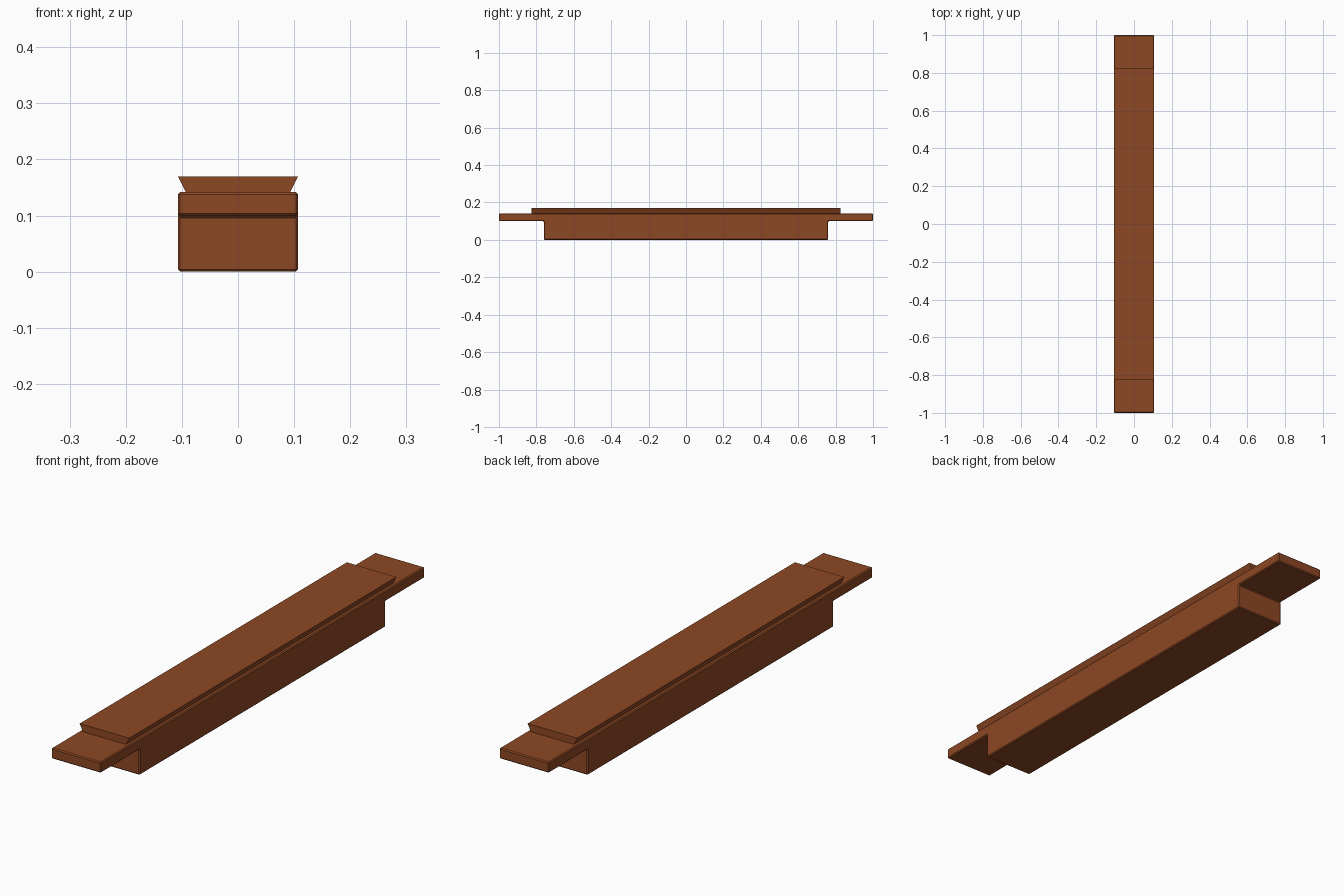
import bpy, bmesh

if "Cube" in bpy.data.objects:
    bpy.data.objects.remove(bpy.data.objects["Cube"])

# Single wood colour
wood = bpy.data.materials.new("brown_wood")
wood.diffuse_color = (0.27, 0.065, 0.017, 1)
wood.use_nodes = True
wood.node_tree.nodes["Principled BSDF"].inputs["Base Color"].default_value = wood.diffuse_color


def prism(name, profile, place, axis):
    """Solid made by sweeping a closed profile between two positions."""
    bm = bmesh.new()
    face = bm.faces.new([bm.verts.new(place(a, b)) for a, b in profile])
    ext = bmesh.ops.extrude_face_region(bm, geom=[face])
    bmesh.ops.translate(bm, vec=axis,
                        verts=[v for v in ext["geom"] if isinstance(v, bmesh.types.BMVert)])
    bmesh.ops.recalc_face_normals(bm, faces=bm.faces)
    mesh = bpy.data.meshes.new(name)
    bm.to_mesh(mesh)
    bm.free()
    mesh.materials.append(wood)
    obj = bpy.data.objects.new(name, mesh)
    bpy.context.collection.objects.link(obj)
    return obj


W, BODY, END = 0.107, 0.76, 1.0

# Beam: deep middle with a thin tongue at each end (side profile in y, z)
side = [(-BODY, 0), (BODY, 0), (BODY, 0.1), (END, 0.1),
        (END, 0.142), (-END, 0.142), (-END, 0.1), (-BODY, 0.1)]
beam = prism("beam_body", side, lambda y, z: (-W, y, z), (2 * W, 0, 0))
bevel = beam.modifiers.new("edge_bevel", "BEVEL")
bevel.width = 0.004
bevel.segments = 1

# Dovetail rail on top, flaring outwards (front profile in x, z)
flare = [(-0.091, 0.138), (0.091, 0.138), (W, 0.17), (-W, 0.17)]
prism("dovetail_rail", flare, lambda x, z: (x, -0.825, z), (0, 1.65, 0))
